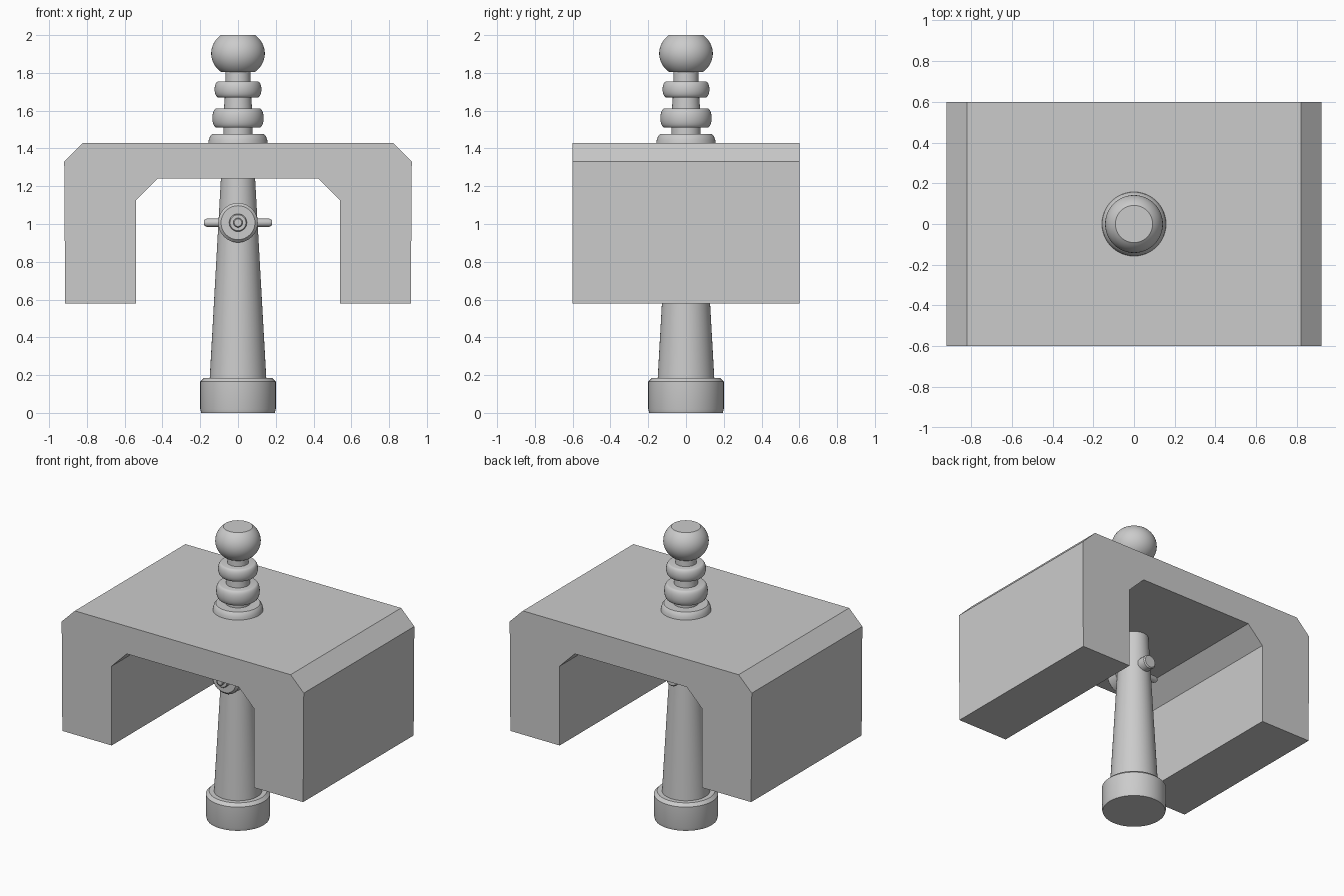
import bpy, bmesh, math
from mathutils import Matrix

if "Cube" in bpy.data.objects:
    bpy.data.objects.remove(bpy.data.objects["Cube"])


def finish(name, bm, smooth=True):
    bmesh.ops.remove_doubles(bm, verts=bm.verts, dist=1e-5)
    bmesh.ops.recalc_face_normals(bm, faces=bm.faces)
    mesh = bpy.data.meshes.new(name)
    bm.to_mesh(mesh)
    bm.free()
    obj = bpy.data.objects.new(name, mesh)
    bpy.context.collection.objects.link(obj)
    if smooth:
        bpy.ops.object.select_all(action='DESELECT')
        obj.select_set(True)
        bpy.context.view_layer.objects.active = obj
        bpy.ops.object.shade_smooth_by_angle(angle=math.radians(30))
    return obj


def lathe(name, profile, matrix=Matrix(), sides=48):
    """Revolve (radius, height) points about z, closing both ends on the axis."""
    pts = [(0, profile[0][1])] + profile + [(0, profile[-1][1])]
    bm = bmesh.new()
    verts = [bm.verts.new((r, 0, z)) for r, z in pts]
    edges = [bm.edges.new(p) for p in zip(verts, verts[1:])]
    bmesh.ops.spin(bm, geom=verts + edges, cent=(0, 0, 0), axis=(0, 0, 1),
                   angle=math.tau, steps=sides)
    bmesh.ops.transform(bm, matrix=matrix, verts=bm.verts)
    return finish(name, bm)


def bulge(radius, edge, z0, z1, steps=12):
    """Rounded ring outline between two heights."""
    return [(edge + (radius - edge) * math.sin(math.pi * i / steps),
             (z0 + z1) / 2 - (z1 - z0) / 2 * math.cos(math.pi * i / steps))
            for i in range(steps + 1)]


# Arched block with chamfered outer and inner corners
half = [(0.82, 1.43), (0.92, 1.33), (0.915, 0.58),
        (0.54, 0.58), (0.54, 1.125), (0.425, 1.24)]
outline = half + [(-x, z) for x, z in reversed(half)]
bm = bmesh.new()
face = bm.faces.new([bm.verts.new((x, -0.6, z)) for x, z in outline])
side = bmesh.ops.extrude_face_region(bm, geom=[face])
bmesh.ops.translate(bm, vec=(0, 1.2, 0),
                    verts=[v for v in side['geom'] if isinstance(v, bmesh.types.BMVert)])
finish('arched_block', bm, smooth=False)

# Handle: foot and tapered shaft
lathe('foot', [(0.195, 0), (0.2, 0.02), (0.2, 0.165), (0.18, 0.185)])
lathe('shaft', [(0.15, 0.18), (0.09, 1.25)])

# Neck, collar and rings above the block
lathe('neck', [(0.077, 1.42), (0.077, 1.55), (0.075, 1.6), (0.068, 1.7), (0.065, 1.83)])
lathe('collar', [(0.158, 1.425), (0.155, 1.445), (0.148, 1.465), (0.138, 1.476)])
lathe('lower_ring', bulge(0.136, 0.114, 1.51, 1.612))
lathe('upper_ring', bulge(0.124, 0.104, 1.67, 1.755))

# Ball finial with flattened top and bottom
a0, a1 = math.radians(-50), math.radians(50)
lathe('ball', [(0.142 * math.cos(a0 + (a1 - a0) * i / 20),
                1.903 + 0.097 * math.sin(a0 + (a1 - a0) * i / 20) / math.sin(a1))
               for i in range(21)])

# Knob facing the front, running through the shaft to the back
to_front = Matrix.Translation((0, 0, 1.007)) @ Matrix.Rotation(math.pi / 2, 4, 'X')
lathe('front_disc', [(0.105, 0.06), (0.105, 0.135), (0.09, 0.15)], to_front, 32)
lathe('knob_axle', [(0.04, -0.157), (0.047, -0.15), (0.047, 0.175), (0.042, 0.18)], to_front, 24)
lathe('knob_tip', [(0.025, 0.17), (0.025, 0.195), (0.02, 0.2)], to_front, 16)

# Cross pin to both sides
to_side = Matrix.Translation((0, 0, 1.007)) @ Matrix.Rotation(math.pi / 2, 4, 'Y')
lathe('cross_pin', [(0.014, -0.18), (0.022, -0.165), (0.022, 0.165), (0.014, 0.18)], to_side, 16)
